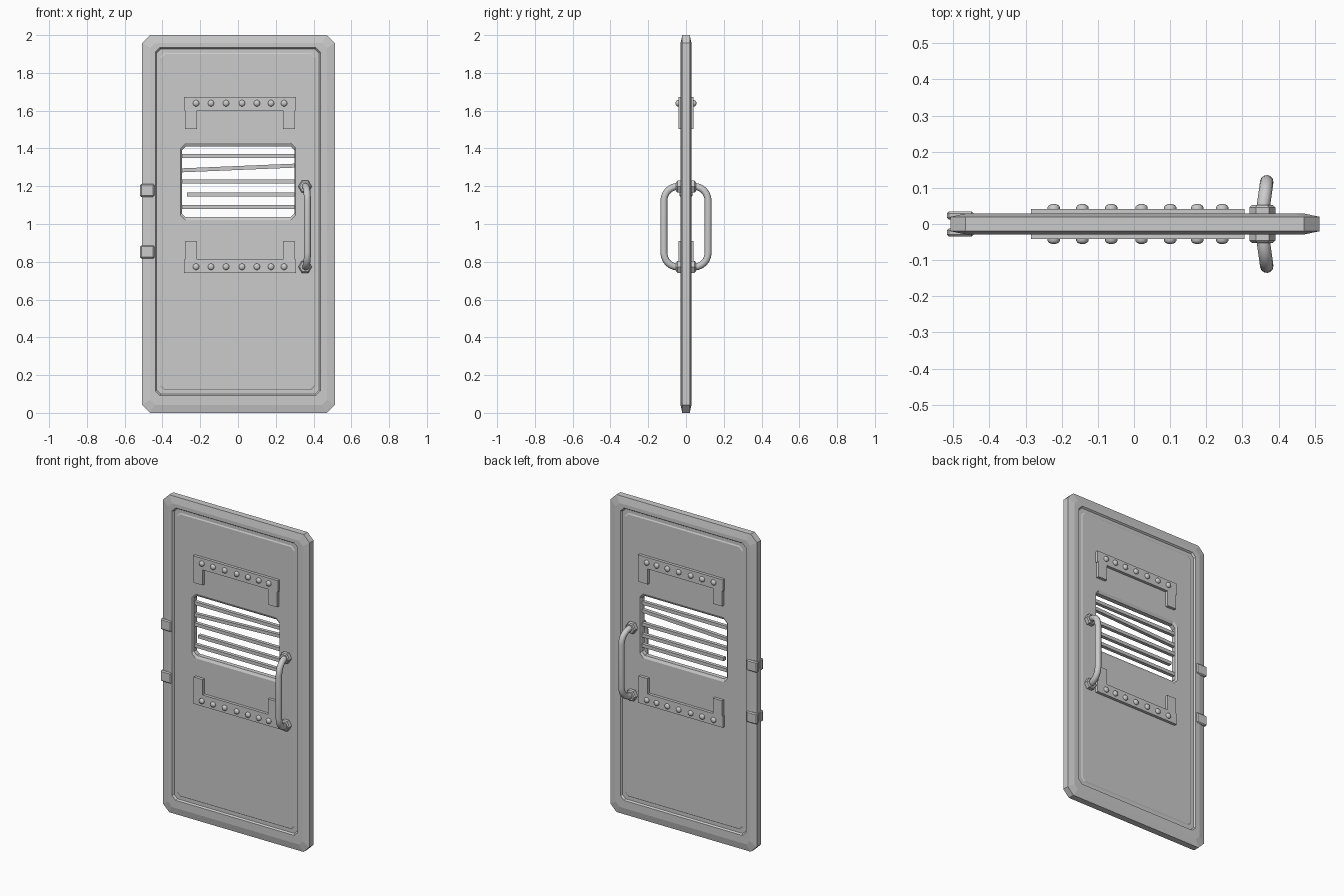
import bpy, bmesh, math
from mathutils import Vector, Matrix

if "Cube" in bpy.data.objects:
    bpy.data.objects.remove(bpy.data.objects["Cube"])


def finish(bm, name, smooth=None):
    bmesh.ops.recalc_face_normals(bm, faces=bm.faces)
    me = bpy.data.meshes.new(name)
    bm.to_mesh(me)
    bm.free()
    ob = bpy.data.objects.new(name, me)
    bpy.context.collection.objects.link(ob)
    if smooth:
        bpy.context.view_layer.objects.active = ob
        ob.select_set(True)
        bpy.ops.object.shade_smooth_by_angle(angle=math.radians(smooth))
        ob.select_set(False)
    return ob


def both_sides(ob):
    m = ob.modifiers.new("mirror", 'MIRROR')
    m.use_axis = (False, True, False)
    m.use_mirror_merge = False
    return ob


def ring(bm, x0, x1, z0, z1, c, y):
    pts = [(x0 + c, z0), (x1 - c, z0), (x1, z0 + c), (x1, z1 - c),
           (x1 - c, z1), (x0 + c, z1), (x0, z1 - c), (x0, z0 + c)]
    return [bm.verts.new((x, y, z)) for x, z in pts]


def bridge(bm, a, b):
    n = len(a)
    for i in range(n):
        bm.faces.new((a[i], a[(i + 1) % n], b[(i + 1) % n], b[i]))


# Door slab: nested octagonal rings running from the rim, over the face, into the window
steps = [(-0.508, 0.513, 0.0, 2.0, 0.042, 0.020),
         (-0.465, 0.470, 0.043, 1.957, 0.026, 0.029),
         (-0.438, 0.436, 0.092, 1.934, 0.024, 0.029),
         (-0.431, 0.429, 0.099, 1.927, 0.022, 0.019),
         (-0.412, 0.411, 0.120, 1.906, 0.021, 0.019),
         (-0.405, 0.404, 0.127, 1.899, 0.020, 0.023),
         (-0.305, 0.305, 1.020, 1.428, 0.026, 0.023),
         (-0.297, 0.299, 1.036, 1.411, 0.020, 0.014)]
bm = bmesh.new()
front = [ring(bm, *s[:5], -s[5]) for s in steps]
back = [ring(bm, *s[:5], s[5]) for s in steps]
for side in (front, back):
    for a, b in zip(side, side[1:]):
        bridge(bm, a, b)
bridge(bm, front[0], back[0])
bridge(bm, front[-1], back[-1])
finish(bm, "door_slab")


def bar(name, p, q, height, depth, bevel=0.0):
    p, q = Vector(p), Vector(q)
    d = q - p
    bm = bmesh.new()
    bmesh.ops.create_cube(bm, size=1)
    bm.transform(Matrix.Translation((p + q) / 2)
                 @ Matrix.Rotation(-math.atan2(d.z, d.x), 4, 'Y')
                 @ Matrix.Diagonal((d.length, depth, height, 1)))
    if bevel:
        bmesh.ops.bevel(bm, geom=bm.edges[:], offset=bevel, segments=1, affect='EDGES')
    return finish(bm, name)


# Window slats, one bent and one broken short
for i, (x0, za, zb) in enumerate([(-0.30, 1.359, 1.359), (-0.30, 1.284, 1.309),
                                  (-0.30, 1.225, 1.225), (-0.27, 1.155, 1.155),
                                  (-0.30, 1.091, 1.091)]):
    bar(f"window_slat_{i + 1}", (x0, 0, za), (0.302, 0, zb), 0.021, 0.022)


# Riveted brackets above and below the window
MID = 1.2065
for name, s in (("upper", 1), ("lower", -1)):
    outline = [(-0.285, 0.466), (-0.285, 0.394), (-0.280, 0.394), (-0.280, 0.297),
               (-0.218, 0.297), (-0.218, 0.394), (0.238, 0.394), (0.238, 0.297),
               (0.301, 0.297), (0.301, 0.394), (0.306, 0.394), (0.306, 0.466)]
    bm = bmesh.new()
    f = bm.faces.new([bm.verts.new((x, -0.041, MID + s * z)) for x, z in outline])
    r = bmesh.ops.extrude_face_region(bm, geom=[f])
    for v in r["geom"]:
        if isinstance(v, bmesh.types.BMVert):
            v.co.y = -0.021
    both_sides(finish(bm, name + "_bracket"))

    # Domed rivets
    bm = bmesh.new()
    for x in (-0.222, -0.143, -0.063, 0.021, 0.100, 0.175, 0.244):
        prev = None
        for rad, y in ((0.017, -0.039), (0.017, -0.047), (0.013, -0.052), (0.006, -0.055)):
            loop = [bm.verts.new((x + rad * math.cos(k * math.pi / 5), y,
                                  MID + s * 0.433 + rad * math.sin(k * math.pi / 5)))
                    for k in range(10)]
            if prev:
                bridge(bm, prev, loop)
            prev = loop
        bm.faces.new(prev)
    both_sides(finish(bm, name + "_rivets", 40))


# Handle: bent round bar leaning slightly outward
def tube(name, path, radius, sides=12):
    bm = bmesh.new()
    rings = []
    path = [Vector(p) for p in path]
    lean = (path[len(path) // 2] - path[0])
    lean.z = 0
    normal = lean.cross(Vector((0, 0, 1))).normalized()
    for i, p in enumerate(path):
        t = (path[min(i + 1, len(path) - 1)] - path[max(i - 1, 0)]).normalized()
        w = t.cross(normal)
        rings.append([bm.verts.new(p + radius * (math.cos(a) * normal + math.sin(a) * w))
                      for a in (2 * math.pi * k / sides for k in range(sides))])
    for a, b in zip(rings, rings[1:]):
        bridge(bm, a, b)
    bm.faces.new(rings[0])
    bm.faces.new(rings[-1])
    return finish(bm, name, 40)


TOP, BOT, R = 1.199, 0.772, 0.075
profile = [(0.02, TOP)]
profile += [(0.117 - R + R * math.sin(a), TOP - R + R * math.cos(a))
            for a in (k * math.pi / 12 for k in range(7))]
profile += [(d, TOP + BOT - z) for d, z in reversed(profile)]
both_sides(tube("door_handle", [(0.351 + 0.14 * d, -d, z) for d, z in profile], 0.0185))

# Hexagonal nuts with a smaller collar at the handle ends
for name, z in (("upper", TOP - 0.001), ("lower", BOT + 0.001)):
    bm = bmesh.new()
    prev = None
    for rad, y in ((0.036, -0.020), (0.036, -0.046), (0.029, -0.052)):
        loop = [bm.verts.new((0.355 + rad * math.cos(k * math.pi / 3), y,
                              z + rad * math.sin(k * math.pi / 3))) for k in range(6)]
        if prev:
            bridge(bm, prev, loop)
        prev = loop
    bm.faces.new(prev)
    both_sides(finish(bm, name + "_handle_nut"))

# Hinge clips on the left edge
for name, z in (("upper", 1.178), ("lower", 0.852)):
    both_sides(bar(name + "_hinge_clip", (-0.518, -0.0235, z), (-0.443, -0.0235, z),
                   0.068, 0.023, 0.006))
